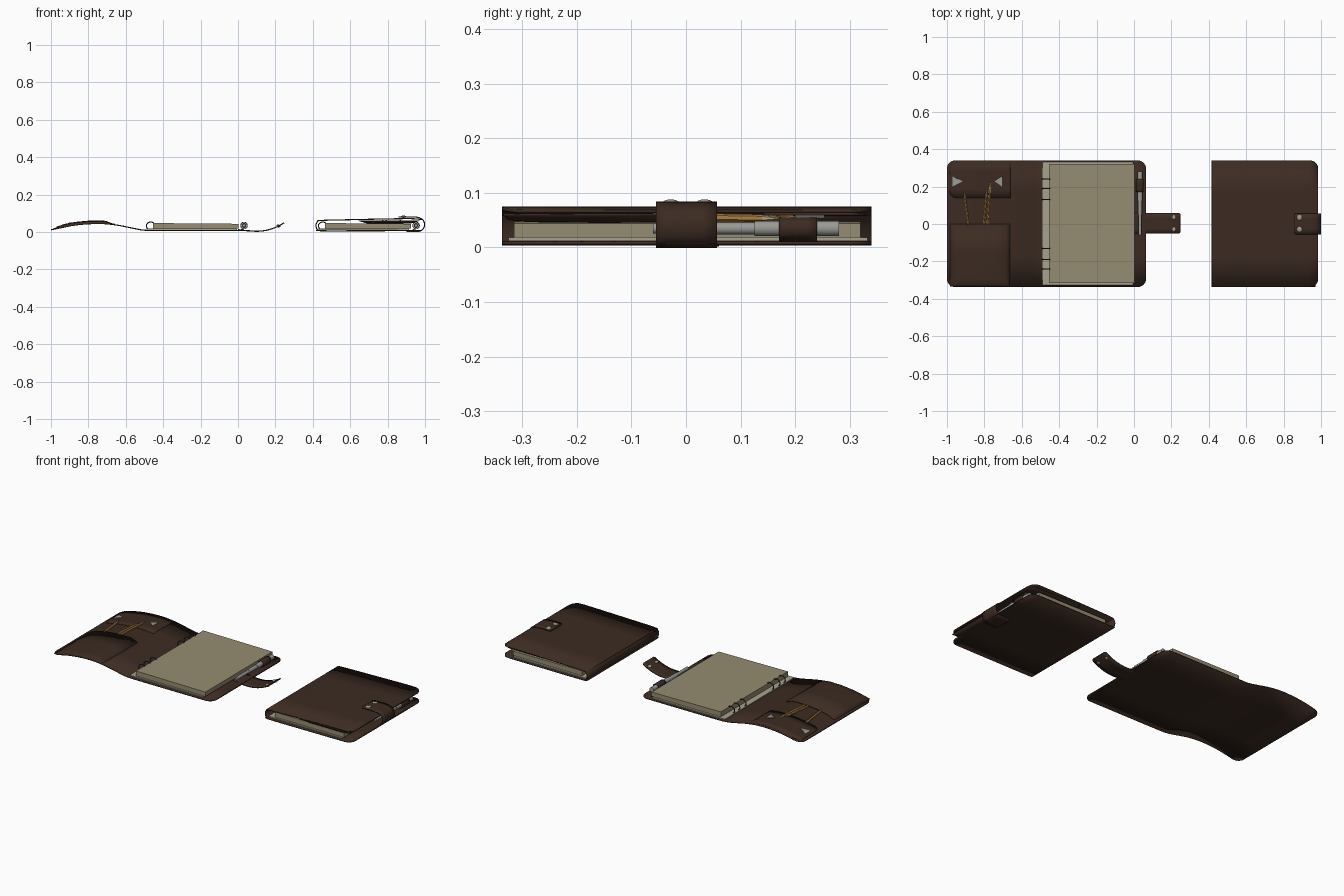
import bpy, bmesh, math
from mathutils import Vector

cube = bpy.data.objects.get("Cube")
if cube:
    bpy.data.objects.remove(cube)


def material(name, rgb, rough=0.6):
    m = bpy.data.materials.new(name)
    m.use_nodes = True
    m.diffuse_color = (*rgb, 1)
    b = m.node_tree.nodes["Principled BSDF"]
    b.inputs["Base Color"].default_value = (*rgb, 1)
    b.inputs["Roughness"].default_value = rough
    return m


LEATHER = material("brown leather", (0.045, 0.024, 0.016))
PAPER = material("aged paper", (0.30, 0.265, 0.165))
SHEET = material("pale page edge", (0.38, 0.36, 0.27))
METAL = material("grey metal", (0.32, 0.32, 0.30))
RING = material("dark ring metal", (0.05, 0.045, 0.04))
PENCIL = material("ochre pencil", (0.40, 0.20, 0.05))
STUD = material("brass stud", (0.36, 0.33, 0.25))
WOOD = material("pencil wood", (0.50, 0.34, 0.16))


def finish(name, bm, mat, smooth=True):
    bmesh.ops.recalc_face_normals(bm, faces=bm.faces)
    me = bpy.data.meshes.new(name)
    bm.to_mesh(me)
    bm.free()
    ob = bpy.data.objects.new(name, me)
    bpy.context.collection.objects.link(ob)
    me.materials.append(mat)
    if smooth:
        bpy.ops.object.select_all(action='DESELECT')
        ob.select_set(True)
        bpy.context.view_layer.objects.active = ob
        bpy.ops.object.shade_smooth_by_angle(angle=math.radians(40))
    return ob


def spline(pts, n=6):
    """Smooth path through (x, z) points."""
    p = [Vector(q) for q in pts]
    p = [2 * p[0] - p[1]] + p + [2 * p[-1] - p[-2]]
    out = []
    for a, b, c, d in zip(p, p[1:], p[2:], p[3:]):
        for k in range(n):
            t = k / n
            out.append(0.5 * (2 * b + (c - a) * t + (2 * a - 5 * b + 4 * c - d) * t ** 2
                              + (3 * b - a - 3 * c + d) * t ** 3))
    return out + [p[-2]]


def leather(name, pts, y0, y1, thick=0.006, r0=0.0, r1=0.0):
    """Leather strip along an (x, z) path, with rounded corners at its ends."""
    path = spline(pts)
    dist = [0]
    for a, b in zip(path, path[1:]):
        dist.append(dist[-1] + (b - a).length)
    total = dist[-1]

    def at(s):
        for i in range(len(path) - 1):
            if s <= dist[i + 1] + 1e-9:
                return path[i].lerp(path[i + 1], (s - dist[i]) / (dist[i + 1] - dist[i]))
        return path[-1]

    arc = [1 - math.cos(math.pi / 2 * k / 6) for k in range(7)]
    stops = [s for s in dist if r0 * 1.05 < s < total - r1 * 1.05]
    stops += [r0 * a for a in arc] if r0 else [0]
    stops += [total - r1 * a for a in arc] if r1 else [total]
    bm = bmesh.new()
    prev = None
    for s in sorted(stops):
        inset = 0
        for r, e in ((r0, s), (r1, total - s)):
            if r and e < r:
                inset = r - math.sqrt(max(0, r * r - (r - e) ** 2))
        p = at(s)
        row = [bm.verts.new((p.x, y0 + inset + (y1 - y0 - 2 * inset) * k / 4, p.y)) for k in range(5)]
        if prev:
            for k in range(4):
                bm.faces.new((prev[k], row[k], row[k + 1], prev[k + 1]))
        prev = row
    ob = finish(name, bm, LEATHER)
    mod = ob.modifiers.new("thickness", 'SOLIDIFY')
    mod.thickness = thick
    mod.offset = 0
    return ob


def block(name, x0, x1, y0, y1, z0, z1, mat):
    bm = bmesh.new()
    bmesh.ops.create_cube(bm, size=1)
    for v in bm.verts:
        v.co = ((x0 + x1) / 2 + v.co.x * (x1 - x0), (y0 + y1) / 2 + v.co.y * (y1 - y0),
                (z0 + z1) / 2 + v.co.z * (z1 - z0))
    return finish(name, bm, mat, False)


def rod(name, a, b, r, mat, r2=None, sides=20):
    """Cylinder or cone between two points."""
    a, b = Vector(a), Vector(b)
    bm = bmesh.new()
    bmesh.ops.create_cone(bm, cap_ends=True, segments=sides, radius1=r,
                          radius2=r if r2 is None else r2, depth=(b - a).length)
    bm.transform((b - a).to_track_quat('Z', 'Y').to_matrix().to_4x4())
    bmesh.ops.translate(bm, vec=(a + b) / 2, verts=bm.verts)
    return finish(name, bm, mat, sides > 6)


def stud(x, y, z, r=0.014):
    bm = bmesh.new()
    bmesh.ops.create_uvsphere(bm, u_segments=16, v_segments=8, radius=r)
    for v in bm.verts:
        v.co = (v.co.x + x, v.co.y + y, v.co.z * 0.4 + z)
    finish("strap_stud", bm, STUD)


def contents(prefix, dx):
    """Pages, binder rings, pen and pen loop."""
    block(prefix + "_bottom_page", dx - 0.49, dx - 0.005, -0.325, 0.332, 0.012, 0.018, SHEET)
    stack = block(prefix + "_page_stack", dx - 0.455, dx + 0.004, -0.315, 0.32, 0.018, 0.048, PAPER)
    for v in stack.data.vertices:
        if v.co.x > dx - 0.2 and v.co.z > 0.03:
            v.co.z = 0.044
    for y in (-0.24, -0.19, -0.13, 0.13, 0.19, 0.24):
        bm = bmesh.new()
        rings = []
        for i in range(18):
            t = 2 * math.pi * i / 18
            c = Vector((dx - 0.467 + 0.023 * math.cos(t), y, 0.033 + 0.021 * math.sin(t)))
            out = Vector((math.cos(t), 0, math.sin(t)))
            rings.append([bm.verts.new(c + 0.003 * (out * math.cos(u) + Vector((0, math.sin(u), 0))))
                          for u in (k * math.pi / 3 for k in range(6))])
        for i in range(18):
            for k in range(6):
                p, q, m = rings[i - 1], rings[i], (k + 1) % 6
                bm.faces.new((p[k], q[k], q[m], p[m]))
        finish(prefix + "_binder_ring", bm, RING)
    x, z = dx + 0.032, 0.035
    for y0, y1, r in ((-0.06, 0.06, 0.009), (0.05, 0.125, 0.011), (0.125, 0.28, 0.014)):
        rod(prefix + "_pen", (x, y0, z), (x, y1, z), r, METAL)
    loop = [(x + 0.018 * math.cos(t), z + 0.018 * math.sin(t)) for t in
            (math.radians(-90 + 45 * k) for k in range(9))]
    leather(prefix + "_pen_loop", [(x - 0.02, 0.012)] + loop, 0.17, 0.24, 0.004)


def organizer(prefix, tx, height, side):
    """Pocket, upper panel, corner tabs and pencils on the inner cover face."""
    bm = bmesh.new()
    prev = None
    for y, k in ((-0.335, 0), (-0.325, 0.6), (-0.29, 0.9), (-0.15, 1), (0, 0.9)):
        row = []
        for i in range(15):
            t = i / 14
            x = -0.985 + 0.325 * t
            bulge = k * 0.014 * min(1, 2.2 * math.sin(math.pi * t)) + 0.003
            row.append(bm.verts.new((tx(x), y, height(x) + side * bulge)))
        if prev:
            for i in range(14):
                bm.faces.new((prev[i], row[i], row[i + 1], prev[i + 1]))
        prev = row
    pocket = finish(prefix + "_pocket", bm, LEATHER)
    pocket.modifiers.new("thickness", 'SOLIDIFY').thickness = 0.003
    xs = [-0.985 + 0.065 * i for i in range(6)]
    leather(prefix + "_upper_panel", [(tx(x), height(x) + side * 0.004) for x in xs], 0.14, 0.33, 0.004, 0.035)
    for base, tip in ((-0.97, -0.915), (-0.705, -0.745)):
        bm = bmesh.new()
        rim = [bm.verts.new((tx(x), y, height(x) + side * 0.009))
               for x, y in ((base, 0.2), (tip, 0.228), (base, 0.254))]
        bm.faces.new(rim)
        tab = finish(prefix + "_corner_tab", bm, METAL, False)
        tab.modifiers.new("thickness", 'SOLIDIFY').thickness = 0.003
    for x0, x1, top in ((-0.88, -0.908, 0.17), (-0.81, -0.787, 0.18), (-0.79, -0.768, 0.22)):
        a = Vector((tx(x0), -0.06, height(x0) + side * 0.008))
        b = Vector((tx(x1), top, height(x1) + side * 0.012))
        neck = a.lerp(b, 0.87)
        rod(prefix + "_pencil", a, neck, 0.007, PENCIL, sides=6)
        rod(prefix + "_pencil_tip", neck, b, 0.007, WOOD, 0.001, 6)


# Open notebook
FLAP = [(-1.0, 0.012), (-0.95, 0.022), (-0.88, 0.036), (-0.8, 0.044), (-0.72, 0.045), (-0.64, 0.036),
        (-0.56, 0.02), (-0.5, 0.01)]


def flap_height(x):
    for (a, za), (b, zb) in zip(FLAP, FLAP[1:]):
        if a <= x <= b:
            return za + (zb - za) * (x - a) / (b - a)


leather("open_cover", FLAP + [(-0.4, 0.008), (0.065, 0.008)], -0.337, 0.34, 0.006, 0.045, 0.045)
leather("open_strap", [(0.0, 0.013), (0.06, 0.006), (0.12, 0.005), (0.17, 0.014), (0.215, 0.031), (0.247, 0.05)],
        -0.052, 0.06, 0.006, 0, 0.012)
for y in (-0.028, 0.036):
    stud(0.216, y, 0.035, 0.012)
    stud(0.218, y, 0.029, 0.010)
contents("open", 0)
organizer("open", lambda x: x, flap_height, 1)

# Closed notebook
leather("closed_cover", [(0.985, 0.008), (0.7, 0.007), (0.445, 0.007), (0.424, 0.014), (0.417, 0.035),
                         (0.424, 0.055), (0.445, 0.062), (0.6, 0.066), (0.85, 0.071), (0.94, 0.071),
                         (0.983, 0.066)], -0.337, 0.34, 0.006, 0.045, 0.045)
leather("closed_strap", [(0.9, 0.003), (0.96, 0.003), (0.986, 0.012), (0.997, 0.035), (0.992, 0.06),
                         (0.97, 0.076), (0.93, 0.081), (0.858, 0.08)], -0.055, 0.057, 0.006, 0, 0.01)
for y in (-0.028, 0.034):
    stud(0.885, y, 0.082, 0.015)
contents("closed", 0.92)
organizer("closed", lambda x: -x - 0.015, lambda x: 0.065, -1)
